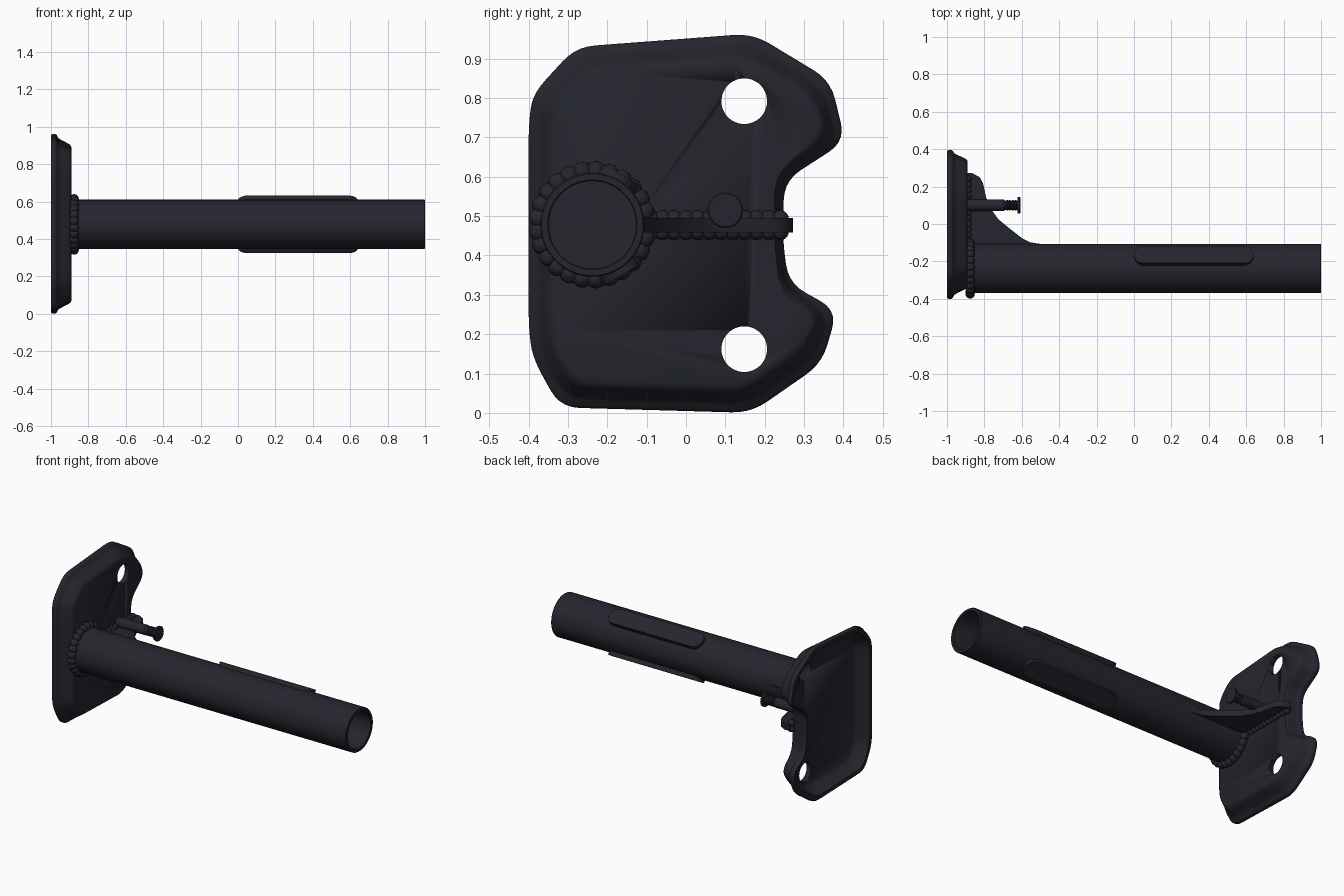
import bpy, bmesh, math
from mathutils import Vector, Matrix

cube = bpy.data.objects.get("Cube")
if cube:
    bpy.data.objects.remove(cube)

COLOR = (0.0185, 0.0185, 0.0275, 1)
metal = bpy.data.materials.new("dark_metal")
metal.use_nodes = True
metal.diffuse_color = COLOR
metal.node_tree.nodes["Principled BSDF"].inputs["Base Color"].default_value = COLOR

AXIS = Vector((0, -0.238, 0.478))   # tube axis
FACE = -0.89                        # front surface of the mounting plate


def finish(name, bm, angle=35):
    bmesh.ops.recalc_face_normals(bm, faces=bm.faces)
    mesh = bpy.data.meshes.new(name)
    bm.to_mesh(mesh)
    bm.free()
    mesh.materials.append(metal)
    ob = bpy.data.objects.new(name, mesh)
    bpy.context.collection.objects.link(ob)
    bpy.ops.object.select_all(action='DESELECT')
    ob.select_set(True)
    bpy.context.view_layer.objects.active = ob
    bpy.ops.object.shade_smooth_by_angle(angle=math.radians(angle))
    return ob


def loft(name, rings, cap=True, closed=False, angle=35):
    """Bridge equal-length rings of points."""
    bm = bmesh.new()
    loops = [[bm.verts.new(p) for p in ring] for ring in rings]
    pairs = list(zip(loops, loops[1:]))
    if closed:
        pairs.append((loops[-1], loops[0]))
    for a, b in pairs:
        for i in range(len(a)):
            j = (i + 1) % len(a)
            bm.faces.new((a[i], a[j], b[j], b[i]))
    if cap and not closed:
        bm.faces.new(loops[0])
        bm.faces.new(loops[-1])
    return finish(name, bm, angle)


def lathe(name, profile, centre, n=48, closed=False):
    """Revolve (x, radius) pairs about a line along x."""
    turns = [2 * math.pi * i / n for i in range(n)]
    rings = [[(x, centre.y + r * math.cos(a), centre.z + r * math.sin(a))
              for a in turns] for x, r in profile]
    return loft(name, rings, closed=closed)


def weld(name, points, r):
    """Row of overlapping rounded beads."""
    bm = bmesh.new()
    for p in points:
        bmesh.ops.create_uvsphere(bm, u_segments=16, v_segments=10, radius=r,
                                  matrix=Matrix.Translation(p))
    return finish(name, bm, 60)


# Mounting plate: corners as (y, z, inset factor), clockwise
CORNERS = [(-0.40, 0.73, 1), (-0.39, 0.81, 1), (-0.28, 0.93, 1), (0.17, 0.964, 1),
           (0.367, 0.845, 1), (0.405, 0.69, 0.7), (0.25, 0.59, 0.35),
           (0.245, 0.45, 0.3), (0.26, 0.33, 0.35), (0.385, 0.26, 0.7),
           (0.345, 0.125, 1), (0.165, 0.0, 1), (-0.32, 0.014, 1),
           (-0.39, 0.14, 1), (-0.40, 0.22, 1)]


def outline(inset, x):
    pts = [Vector(c[:2]) for c in CORNERS]
    n = len(pts)
    moved = []
    for i, p in enumerate(pts):
        d0 = (p - pts[i - 1]).normalized()
        d1 = (pts[(i + 1) % n] - p).normalized()
        n0, n1 = Vector((d0.y, -d0.x)), Vector((d1.y, -d1.x))
        moved.append(p + (n0 + n1) / (1 + n0.dot(n1)) * inset * CORNERS[i][2])
    ring = []
    for i, p in enumerate(moved):
        a, b = moved[i - 1] - p, moved[(i + 1) % n] - p
        a = p + a.normalized() * min(0.05, a.length * 0.45)
        b = p + b.normalized() * min(0.05, b.length * 0.45)
        for k in range(6):
            t = k / 5
            q = a * (1 - t) ** 2 + p * 2 * t * (1 - t) + b * t ** 2
            ring.append((x, q.x, q.y))
    return ring


SECTION = [(0.078, -0.92), (0.062, -0.93), (0.037, -0.98), (0.03, -1.0),
           (0.006, -1.0), (0, -0.992), (0, -0.976), (0.006, -0.968),
           (0.02, -0.962), (0.028, -0.95), (0.048, -0.91), (0.056, -0.897), (0.07, FACE)]
plate = loft("mounting_plate", [outline(*s) for s in SECTION], angle=40)

# Two bolt holes
for label, z in (("upper", 0.792), ("lower", 0.162)):
    cutter = lathe(label + "_hole_cutter", [(-1.1, 0.058), (-0.8, 0.058)],
                   Vector((0, 0.148, z)))
    cutter.hide_render = True
    cutter.hide_set(True)
    cutter.display_type = 'WIRE'
    mod = plate.modifiers.new(label + "_hole", 'BOOLEAN')
    mod.operation = 'DIFFERENCE'
    mod.solver = 'EXACT'
    mod.object = cutter
bpy.context.view_layer.objects.active = plate
plate.select_set(True)
for mod in list(plate.modifiers):
    if mod.type == 'BOOLEAN':
        bpy.ops.object.modifier_apply(modifier=mod.name)
for ob in list(bpy.data.objects):
    if ob.name.endswith("_hole_cutter"):
        bpy.data.objects.remove(ob)

# Hollow tube
lathe("tube", [(FACE - 0.005, 0.132), (0.996, 0.132), (1.0, 0.129),
               (1.0, 0.114), (0.996, 0.111), (FACE - 0.005, 0.111)], AXIS, 64, True)

# Weld ring where the tube meets the plate
BEADS = 25
weld("tube_weld", [AXIS + Vector((-0.876, 0.137 * math.cos(a), 0.137 * math.sin(a)))
                   for a in (2 * math.pi * i / BEADS for i in range(BEADS))], 0.025)

# Gusset between plate and tube, with beads along both sides
GUSSET = [(FACE - 0.005, -0.12), (FACE - 0.005, 0.272), (-0.865, 0.272), (-0.825, 0.25),
          (-0.808, 0.22), (-0.79, 0.14), (-0.765, 0.08), (-0.725, 0.025),
          (-0.67, -0.02), (-0.6, -0.075), (-0.555, -0.098), (-0.49, -0.108), (-0.49, -0.12)]
loft("gusset", [[(x, y, z) for x, y in GUSSET] for z in (0.459, 0.495)])
for label, side in (("upper", 1), ("lower", -1)):
    weld(label + "_gusset_weld",
         [Vector((FACE, -0.09 + 0.03 * i, 0.477 + side * 0.017)) for i in range(12)], 0.021)

# Headed pin lying on the gusset
PIN = [(FACE, 0.03), (-0.695, 0.03), (-0.69, 0.026)]
for i in range(4):
    x = -0.685 + 0.015 * i
    PIN += [(x, 0.024), (x + 0.004, 0.029), (x + 0.009, 0.029), (x + 0.013, 0.024)]
PIN += [(-0.624, 0.026), (-0.622, 0.044), (-0.611, 0.045), (-0.608, 0.042)]
lathe("pin", PIN, Vector((0, 0.1, 0.515)), 32)

# Flat round-ended pads on the tube's rear upper and rear lower sides
HALF, LENGTH, STEPS = 0.052, 0.64, 10
stadium = []
for cx, start in ((LENGTH - HALF, -90), (HALF, 90)):
    for k in range(STEPS + 1):
        a = math.radians(start + 180 * k / STEPS)
        stadium.append((cx + HALF * math.cos(a), HALF * math.sin(a)))
for label, tilt in (("upper", 60), ("lower", -60)):
    t = math.radians(tilt)
    out = Vector((0, math.cos(t), math.sin(t)))
    across = Vector((0, -math.sin(t), math.cos(t)))
    loft(label + "_pad", [[AXIS + Vector((x, 0, 0)) + across * w + out * d
                           for x, w in stadium] for d in (0.115, 0.148)])
